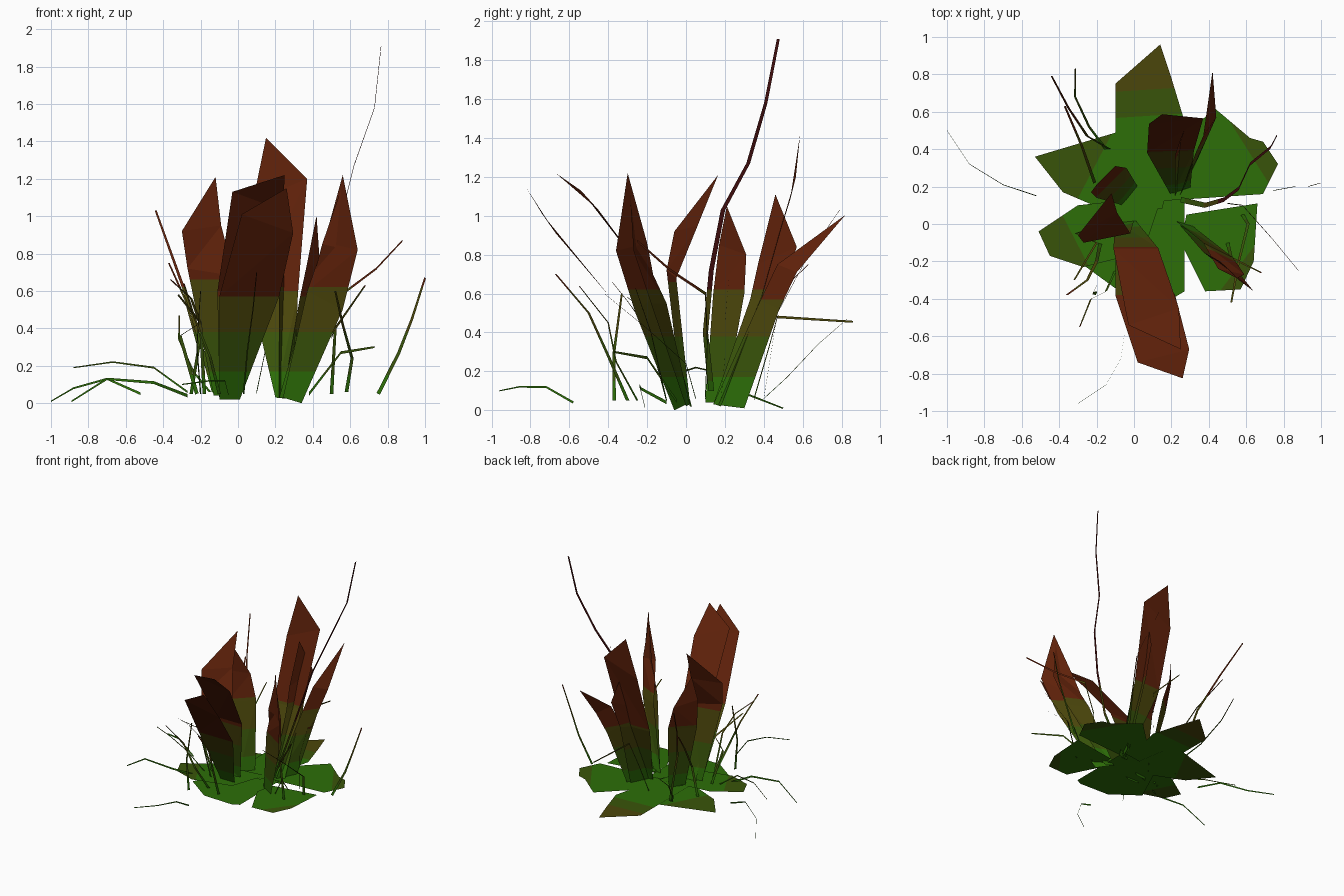
import bpy, bmesh
from mathutils import Vector


def srgb(r, g, b):
    lin = lambda c: ((c / 255 + 0.055) / 1.055) ** 2.4 if c > 10 else c / 3294
    return (lin(r), lin(g), lin(b), 1)


COLOURS = {"leaf_green": srgb(45, 110, 8), "moss_green": srgb(57, 84, 10),
           "olive": srgb(75, 70, 11), "rust_brown": srgb(95, 33, 10),
           "dark_maroon": srgb(66, 14, 14)}
MATS = []
for mat_name, col in COLOURS.items():
    m = bpy.data.materials.new(mat_name)
    m.diffuse_color = col
    MATS.append(m)


def finish(name, bm, rule):
    for f in bm.faces:
        f.material_index = rule(f.calc_center_median())
    me = bpy.data.meshes.new(name)
    bm.to_mesh(me)
    bm.free()
    for m in MATS:
        me.materials.append(m)
    bpy.context.collection.objects.link(bpy.data.objects.new(name, me))


def slice_z(bm, levels):
    for z in levels:
        bmesh.ops.bisect_plane(bm, geom=bm.verts[:] + bm.edges[:] + bm.faces[:],
                               plane_co=(0, 0, z), plane_no=(0, 0, 1))


def band(z, levels):
    return sum(z > l for l in levels)


# upright leaf: rows of left/right points closed by a pointed tip
def upright_leaf(name, rows, tip, brown=0.62):
    bm = bmesh.new()
    pairs = [[bm.verts.new(p) for p in row] for row in rows]
    for (a, b), (c, d) in zip(pairs, pairs[1:]):
        bm.faces.new((a, b, d))
        bm.faces.new((a, d, c))
    bm.faces.new((pairs[-1][0], pairs[-1][1], bm.verts.new(tip)))
    levels = (0.17, 0.38, brown)
    slice_z(bm, levels)
    finish(name, bm, lambda c: band(c.z, levels))


# grass blade: narrow flat strip along a path, tapering to the tip
def grass(name, path, side=(0, 1, 0), width=0.02, top=3):
    bm = bmesh.new()
    n = len(path) - 1
    rows = []
    for i, p in enumerate(path):
        off = Vector(side).normalized() * width * 0.5 * (1 - 0.5 * i / n)
        rows.append((bm.verts.new(Vector(p) - off), bm.verts.new(Vector(p) + off)))
    for (a, b), (c, d) in zip(rows, rows[1:]):
        bm.faces.new((a, b, d, c))
    levels = (0.15, 0.38, 0.62)
    slice_z(bm, levels)
    finish(name, bm, lambda c: band(c.z, levels) + (top == 4 and c.z > 0.62))


# ground leaf: flat outline, cut across so its end turns olive
def ground_leaf(name, outline, z, cuts=(0.56, 0.75)):
    bm = bmesh.new()
    bm.faces.new([bm.verts.new((x, y, z)) for x, y in outline])
    centre = Vector((0.12, 0.12, z))
    mid = sum((Vector((x, y, z)) for x, y in outline), Vector()) / len(outline)
    d = (mid - centre).normalized()
    for r in cuts:
        bmesh.ops.bisect_plane(bm, geom=bm.verts[:] + bm.edges[:] + bm.faces[:],
                               plane_co=centre + d * r, plane_no=d)
    finish(name, bm, lambda c: band((c - centre).dot(d), cuts))


# rosette of flat leaves
ground_leaf("ground_leaf_back", [(-.1, .08), (.15, .08), (.27, .55), (.2, .78), (.14, .96), (-.1, .75)], .06, (.46, .6))
ground_leaf("ground_leaf_right", [(.1, .12), (.69, .16), (.77, .32), (.69, .44), (.62, .46), (.43, .62), (.2, .4)], .064)
ground_leaf("ground_leaf_front_right", [(.25, -.1), (.38, -.36), (.57, -.35), (.64, -.2), (.66, .11), (.28, .05)], .056)
ground_leaf("ground_leaf_back_left", [(-.38, .17), (-.1, .05), (.1, .1), (.05, .4), (-.06, .5), (-.53, .36)], .052, (.38, .75))
ground_leaf("ground_leaf_left", [(-.51, -.04), (-.45, -.17), (-.27, -.23), (.05, -.15), (.15, .15), (-.3, .1)], .068, (.48, .8))
ground_leaf("ground_leaf_front", [(-.27, -.22), (-.05, -.38), (.22, -.39), (.27, -.36), (.27, .2), (-.1, .15)], .048)

# tall upright leaves
upright_leaf("front_leaf_inner", [((-.1, .02, .02), (.0, .03, .02)), ((-.11, -.13, .6), (.13, -.13, .6)),
             ((-.03, -.54, 1.13), (.24, -.45, 1.03))], (.25, -.67, 1.22), .57)
upright_leaf("front_leaf_outer", [((-.1, -.06, .02), (.01, -.06, .02)), ((-.1, -.38, .57), (.22, -.38, .57)),
             ((.02, -.74, 1.01), (.295, -.67, .91))], (.26, -.825, 1.15), .57)
upright_leaf("left_leaf", [((-.13, -.02, .04), (.0, .02, .04)), ((-.27, -.1, .72), (-.02, -.05, .68)),
             ((-.3, -.06, .92), (-.09, .06, .95))], (-.12, .165, 1.21), .66)
upright_leaf("back_left_leaf", [((-.06, .1, .04), (.02, .2, .04)), ((-.2, .14, .6), (-.04, .3, .6)),
             ((-.23, .17, .85), (-.1, .31, .8))], (-.2, .21, 1.05))
upright_leaf("tall_back_leaf", [((.2, .15, .03), (.3, .18, .02)), ((.07, .38, .58), (.32, .39, .58)),
             ((.08, .535, 1.08), (.37, .565, 1.2))], (.15, .587, 1.42), .6)
upright_leaf("back_leaf_inner", [((.22, .14, .03), (.3, .3, .02)), ((.22, .33, .57), (.28, .48, .6)),
             ((.22, .37, .75), (.3, .57, .84))], (.25, .46, 1.11))
upright_leaf("back_leaf_outer", [((.24, .14, .03), (.32, .3, .01)), ((.33, .38, .56), (.4, .48, .52)),
             ((.37, .47, .75), (.44, .57, .71))], (.42, .82, 1.005), .57)
upright_leaf("right_leaf", [((.24, .0, .03), (.34, -.06, .0)), ((.37, -.15, .6), (.56, -.26, .5)),
             ((.46, -.2, .86), (.64, -.36, .82))], (.56, -.3, 1.22))
upright_leaf("right_leaf_inner", [((.22, .02, .03), (.3, .0, .02)), ((.37, -.1, .55), (.53, -.18, .55)),
             ((.45, -.24, .85), (.59, -.27, .82))], (.55, -.29, 1.14))

# long blade rising above the clump
grass("tall_blade", [(.25, .13, .1), (.38, .1, .4), (.48, .13, .72), (.56, .19, 1.03),
                     (.62, .32, 1.27), (.73, .41, 1.58), (.765, .475, 1.91)], (.15, 1, 0), .03, 4)

# grass blades on the right
grass("grass_right_1", [(.5, .1, .06), (.5, .11, .35), (.58, .1, .6), (.74, -.08, .72), (.88, -.25, .87)], (0, .3, 1))
grass("grass_right_2", [(.75, .18, .05), (.86, .2, .27), (.93, .2, .45), (1, .22, .67)], (1, 0, -.5))
grass("grass_right_3", [(.38, -.05, .05), (.55, -.2, .27), (.73, -.37, .3)], (0, 0, 1))
grass("grass_right_4", [(.5, -.1, .05), (.52, -.18, .4), (.68, -.26, .63)], (1, .3, 0))
grass("grass_right_5", [(.58, .05, .06), (.61, 0, .24), (.56, -.2, .42), (.52, -.42, .6)], (1, .2, 0))

# grass blades on the left
grass("grass_left_1", [(-.52, .15, .05), (-.7, .21, .13), (-.88, .32, .08), (-1, .5, .01)], (0, .3, 1), .015)
grass("grass_left_2", [(-.27, -.05, .06), (-.45, -.04, .19), (-.67, .05, .22), (-.88, .18, .19)], (0, 0, 1), .012)
grass("grass_left_3", [(-.27, -.1, .04), (-.45, -.23, .11), (-.7, -.24, .13), (-.89, -.21, .01)], (0, 0, 1), .018)
grass("grass_left_4", [(-.25, .2, .05), (-.21, .22, .3), (-.28, .42, .55), (-.37, .63, .75)], (1, .5, 0))
grass("grass_left_5", [(-.18, -.1, .05), (-.2, -.2, .42), (-.25, -.3, .56), (-.36, -.38, .66)], (1, -.3, 0))
grass("grass_left_6", [(-.22, -.02, .05), (-.31, -.05, .36), (-.2, -.1, .43), (-.32, -.3, .58)], (1, 0, .4))

# grass blades at the back
grass("grass_back_1", [(-.13, .4, .06), (-.25, .47, .5), (-.35, .62, .78), (-.44, .79, 1.03)], (1, 0, .3))
grass("grass_back_2", [(-.15, .4, .06), (-.24, .52, .17), (-.315, .68, .34), (-.315, .83, .47)], (1, .3, 0), .015)
grass("grass_back_3", [(.1, .35, .06), (.15, .42, .3), (.2, .47, .48), (.26, .86, .455)], (0, 0, 1))

# grass blades at the front
grass("grass_front_1", [(-.05, -.58, .04), (-.07, -.72, .12), (-.15, -.86, .12), (-.3, -.96, .1)], (0, .2, 1), .012)
grass("grass_front_2", [(-.1, -.25, .05), (-.15, -.36, .25), (-.23, -.4, .45), (-.29, -.55, .64)], (1, .6, 0))
grass("grass_front_3", [(.03, -.3, .05), (.05, -.4, .28), (.08, -.5, .5), (.1, -.67, .7)], (.5, 1, 0))
grass("grass_front_4", [(-.2, -.37, .05), (-.22, -.37, .3), (-.2, -.33, .6)], (.4, 1, 0))
